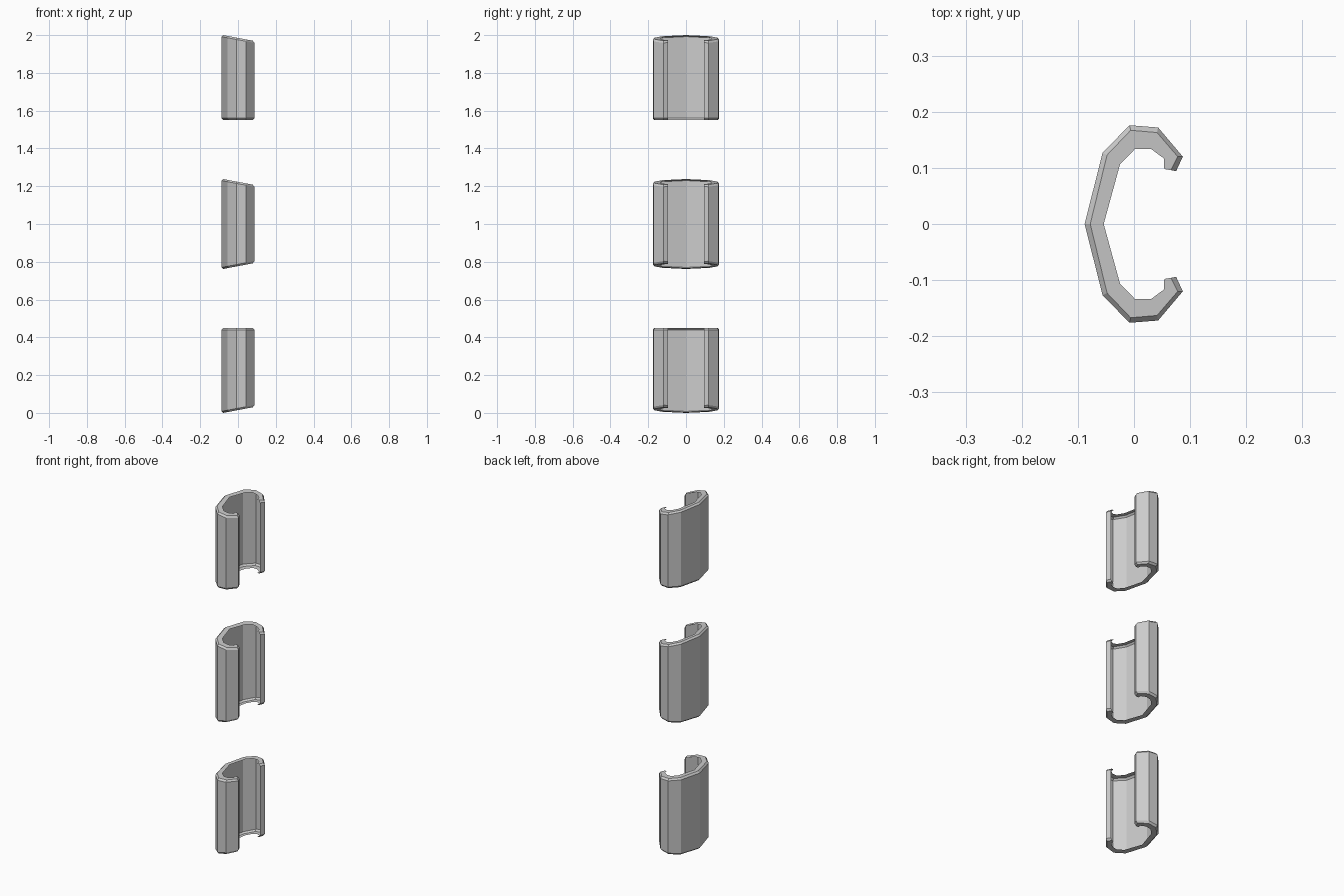
import bpy

if "Cube" in bpy.data.objects:
    bpy.data.objects.remove(bpy.data.objects["Cube"])

# Half profiles seen from above (tip -> back), mirrored across y = 0
OUTER = [(0.075, 0.094), (0.087, 0.12), (0.043, 0.172), (-0.008, 0.176), (-0.056, 0.127), (-0.088, 0)]
BEVEL = [(0.066, 0.096), (0.078, 0.12), (0.041, 0.163), (-0.006, 0.167), (-0.048, 0.123), (-0.078, 0)]
INNER = [(0.054, 0.098), (0.053, 0.117), (0.030, 0.134), (0.002, 0.134), (-0.025, 0.106), (-0.054, 0)]
SLOPE = 0.19    # slant of the angled ends
CHAMFER = 0.01


def full(half):
    return half + [(x, -y) for x, y in reversed(half[:-1])]


def shell(name, z_low, z_high, slant_low, slant_high):
    """Open C-shaped sheet with a chamfer and an inward rim at both ends."""
    def low(x):
        return z_low + (x + 0.078) * SLOPE * slant_low

    def high(x):
        return z_high - (x + 0.078) * SLOPE * slant_high

    layers = [(INNER, low, 0), (BEVEL, low, 0), (OUTER, low, CHAMFER),
              (OUTER, high, -CHAMFER), (BEVEL, high, 0), (INNER, high, 0)]
    verts = [(x, y, plane(x) + off)
             for half, plane, off in layers for x, y in full(half)]
    n = len(full(OUTER))
    faces = [(j * n + i, j * n + i + 1, (j + 1) * n + i + 1, (j + 1) * n + i)
             for j in range(len(layers) - 1) for i in range(n - 1)]
    mesh = bpy.data.meshes.new(name)
    mesh.from_pydata(verts, [], faces)
    mesh.update()
    obj = bpy.data.objects.new(name, mesh)
    bpy.context.collection.objects.link(obj)


# Stacked segments: outer ends slanted, middle slanted at both ends
shell("lower_shell", 0.0, 0.45, 1, 0)
shell("middle_shell", 0.762, 1.238, 1, 1)
shell("upper_shell", 1.55, 2.0, 0, 1)
